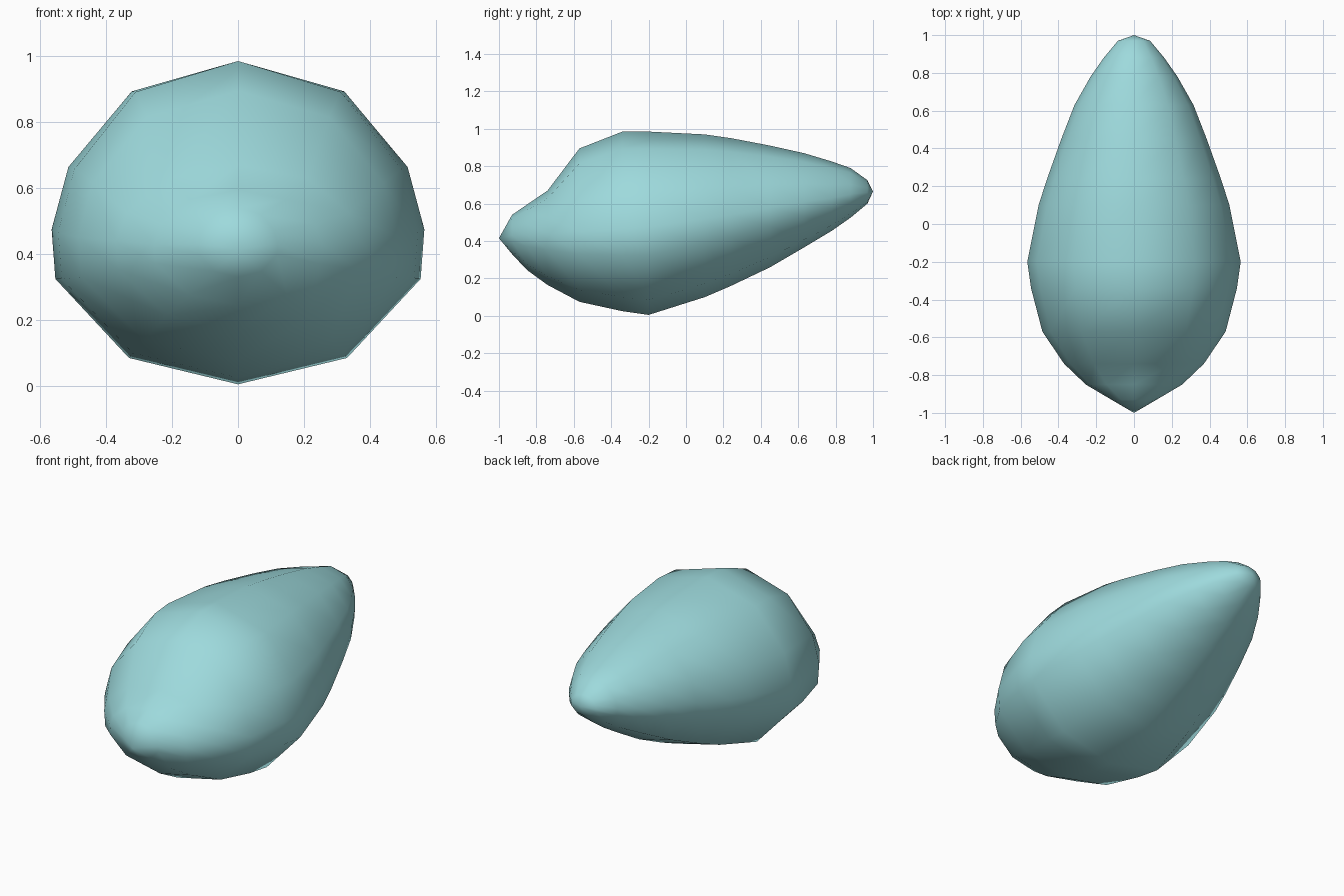
import bpy, bmesh

if "Cube" in bpy.data.objects:
    bpy.data.objects.remove(bpy.data.objects["Cube"])

# Half cross-section, top to bottom: (share of half width, share of height above/below the mid line)
SECTION = [(0, 1), (.57, .82), (.91, .37), (1, 0), (.98, -.32), (.585, -.83), (0, -1)]
RING = SECTION + [(-x, z) for x, z in SECTION[-2:0:-1]]

# Stations along the body: y, half width, top z, bottom z, mid z
STATIONS = [
    (-.93, .12, .54, .33, .43),
    (-.85, .255, .595, .245, .43),
    (-.74, .37, .67, .165, .44),
    (-.57, .485, .895, .075, .45),
    (-.34, .545, .985, .025, .465),
    (-.20, .565, .985, .005, .475),
    (.10, .505, .97, .10, .52),
    (.24, .46, .95, .16, .54),
    (.45, .385, .91, .26, .58),
    (.63, .315, .87, .365, .61),
    (.78, .23, .825, .455, .63),
    (.88, .16, .79, .525, .65),
    (.97, .085, .725, .60, .66),
]

bm = bmesh.new()
loops = []
for y, w, top, bottom, mid in STATIONS:
    loops.append([bm.verts.new((x * w, y, mid + z * (top - mid if z > 0 else mid - bottom)))
                  for x, z in RING])
n = len(RING)

# Body skin between stations
for a, b in zip(loops, loops[1:]):
    for i in range(n):
        j = (i + 1) % n
        bm.faces.new((a[i], a[j], b[j], b[i]))

# Front nose and rear tip
for loop, tip in ((loops[0], (0, -1, .415)), (loops[-1], (0, 1, .665))):
    pole = bm.verts.new(tip)
    for i in range(n):
        bm.faces.new((loop[i], loop[(i + 1) % n], pole))

bmesh.ops.recalc_face_normals(bm, faces=bm.faces)
for f in bm.faces:
    f.smooth = True
mesh = bpy.data.meshes.new("tapered_body")
bm.to_mesh(mesh)
bm.free()

body = bpy.data.objects.new("tapered_body", mesh)
bpy.context.collection.objects.link(body)

# Pale cyan colour
mat = bpy.data.materials.new("pale_cyan")
mat.diffuse_color = (.34, .70, .72, 1)
mat.use_nodes = True
mat.node_tree.nodes["Principled BSDF"].inputs["Base Color"].default_value = mat.diffuse_color
mesh.materials.append(mat)
